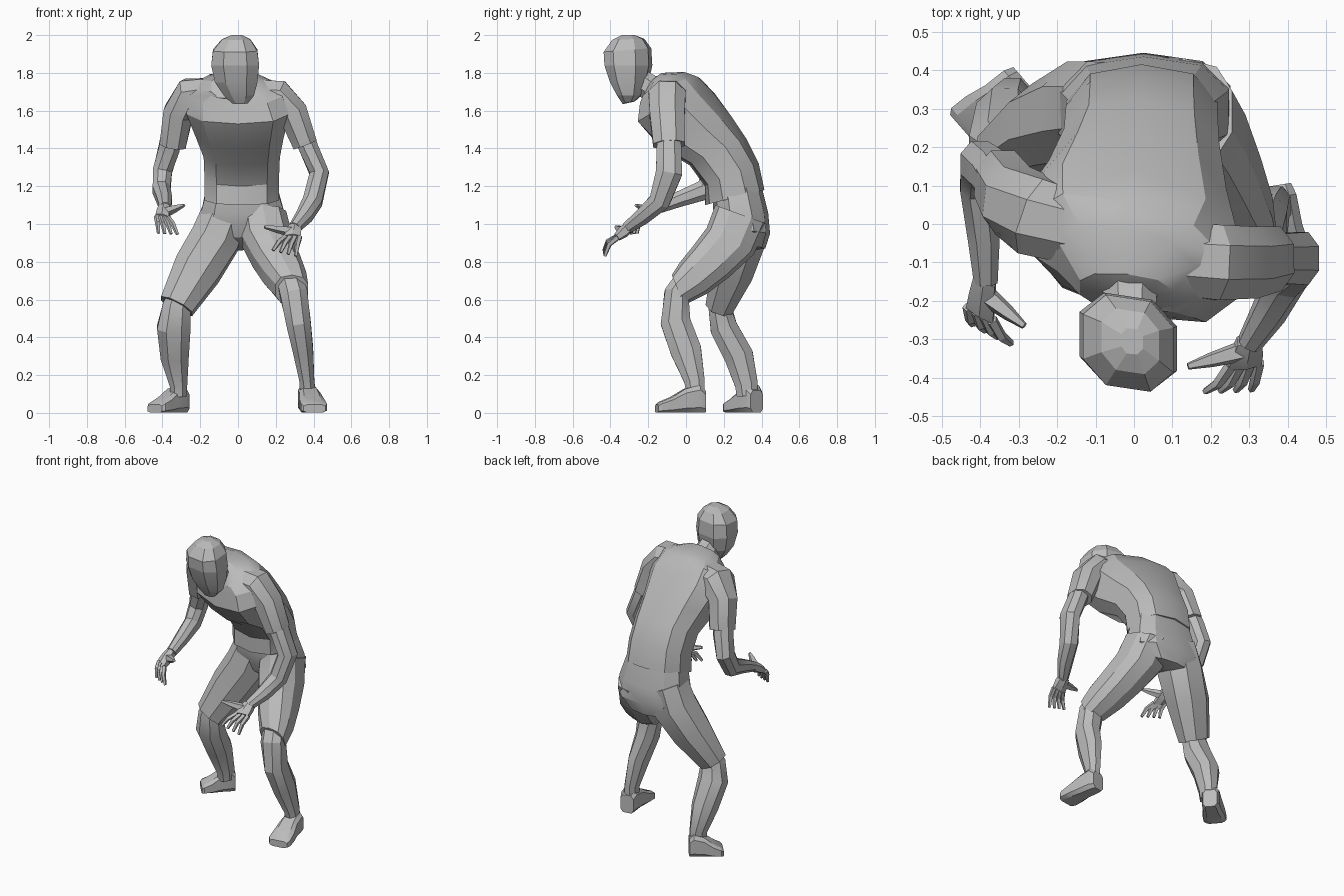
import bpy
import math
from mathutils import Vector

if "Cube" in bpy.data.objects:
    bpy.data.objects.remove(bpy.data.objects["Cube"])

grey = bpy.data.materials.new("plain_grey")
grey.use_nodes = True
grey.diffuse_color = (.5, .5, .5, 1)
grey.node_tree.nodes["Principled BSDF"].inputs["Base Color"].default_value = (.5, .5, .5, 1)

X, Y, Z = Vector((1, 0, 0)), Vector((0, 1, 0)), Vector((0, 0, 1))


def ring(center, across, along, sides, square=.8):
    """Rounded polygon spanned by two half-axis vectors."""
    points = []
    for i in range(sides):
        angle = math.tau * (i + .5) / sides
        c, s = math.cos(angle), math.sin(angle)
        points.append(center + across * math.copysign(abs(c) ** square, c)
                      + along * math.copysign(abs(s) ** square, s))
    return points


def loft(name, rings, smooth=25):
    """Skin a list of equal rings, close both ends and shade."""
    n = len(rings[0])
    verts = [p for r in rings for p in r]
    faces = [list(range(n))[::-1], [len(verts) - n + i for i in range(n)]]
    for k in range(len(rings) - 1):
        for i in range(n):
            j = (i + 1) % n
            faces.append([k * n + i, k * n + j, k * n + n + j, k * n + n + i])
    mesh = bpy.data.meshes.new(name)
    mesh.from_pydata(verts, [], faces)
    mesh.materials.append(grey)
    obj = bpy.data.objects.new(name, mesh)
    bpy.context.collection.objects.link(obj)
    bpy.ops.object.select_all(action="DESELECT")
    obj.select_set(True)
    bpy.context.view_layer.objects.active = obj
    # consistent outward normals
    bpy.ops.object.mode_set(mode="EDIT")
    bpy.ops.mesh.select_all(action="SELECT")
    bpy.ops.mesh.normals_make_consistent(inside=False)
    bpy.ops.object.mode_set(mode="OBJECT")
    bpy.ops.object.shade_smooth_by_angle(angle=math.radians(smooth))


def trunk(name, sections, sides=10, smooth=25):
    """Sections: middle x, front (y, z), back (y, z), half width, twist."""
    rings = []
    for mid, front, back, half, twist in sections:
        f, b = Vector((mid, *front)), Vector((mid, *back))
        rings.append(ring((f + b) / 2, Vector((half, -half * twist, 0)), (b - f) / 2, sides))
    loft(name, rings, smooth)


def limb(name, path, sides=8, ref=X):
    """Path: x, y, z, radius across, radius in depth."""
    pts = [Vector(p[:3]) for p in path]
    rings = []
    for i, p in enumerate(path):
        t = (pts[min(i + 1, len(pts) - 1)] - pts[max(i - 1, 0)]).normalized()
        u = (ref - t * ref.dot(t)).normalized()
        rings.append(ring(pts[i], u * p[3], t.cross(u) * p[-1], sides, .9))
    loft(name, rings)


def foot(name, heel, toe):
    """Shoe-shaped loft from heel to toe, flat on the ground."""
    a, b = Vector((*heel, 0)), Vector((*toe, 0))
    side = (b - a).normalized().cross(Z)
    rings = []
    for t, width, height in ((0, .045, .12), (.12, .055, .15), (.42, .058, .13),
                             (.7, .07, .085), (.93, .072, .06), (1, .06, .045)):
        rings.append(ring(a.lerp(b, t) + Z * height / 2, side * width, Z * height / 2, 8, .5))
    loft(name, rings)


def hand(name, wrist, outer, inner, outer_tip, inner_tip, thumb):
    """Palm, four bent fingers spread between two edges, and a thumb."""
    w, o, i, ot, it, th = (Vector(p) for p in (wrist, outer, inner, outer_tip, inner_tip, thumb))
    across = (i - o) / 2
    knuckle = (o + i) / 2
    normal = across.cross(knuckle - w).normalized()
    loft(name + "_palm", [ring(w, across.normalized() * .035, normal * .03, 6),
                          ring(w.lerp(knuckle, .5), across * 1.2, normal * .032, 6),
                          ring(knuckle, across * 1.3, normal * .022, 6)])
    for k in range(4):
        root, tip = o.lerp(i, k / 3), ot.lerp(it, k / 3)
        bend = root.lerp(tip, .5) - Y * .012 + Z * .012
        limb(f"{name}_finger_{k + 1}", [(*root, .016), (*bend, .014), (*tip, .009)], 5)
    base = w.lerp(i, .45)
    limb(name + "_thumb", [(*base, .028), (*base.lerp(th, .55), .02), (*th, .009)], 5, Z)


# Head and neck
trunk("head", [
    (.01, (-.335, 1.635), (-.27, 1.65), .045, .1),
    (.005, (-.365, 1.68), (-.235, 1.68), .085, .1),
    (-.01, (-.4, 1.75), (-.2, 1.75), .12, .15),
    (-.015, (-.43, 1.84), (-.18, 1.84), .135, .15),
    (-.015, (-.435, 1.91), (-.185, 1.93), .125, .15),
    (-.01, (-.39, 1.975), (-.22, 1.98), .08, .15),
    (-.005, (-.34, 2), (-.27, 2), .03, .1)], 8, 12)
limb("neck", [(-.01, -.12, 1.7, .085), (-.01, -.19, 1.72, .075), (-.01, -.25, 1.76, .07)])

# Shirt body, leaning forward with the left shoulder ahead
trunk("shirt", [
    (.02, (.1, 1.1), (.415, 1.18), .205, 0),
    (.02, (.1, 1.2), (.385, 1.32), .205, .05),
    (.02, (.02, 1.31), (.32, 1.45), .21, .1),
    (.01, (-.13, 1.4), (.24, 1.57), .24, .17),
    (0, (-.24, 1.53), (.14, 1.7), .285, .24),
    (-.015, (-.225, 1.63), (.06, 1.78), .26, .24),
    (-.02, (-.22, 1.67), (-.01, 1.805), .19, .2),
    (-.02, (-.225, 1.655), (-.13, 1.8), .125, .1),
    (-.01, (-.23, 1.66), (-.17, 1.77), .08, .1)])

# Sleeves
limb("left_sleeve", [(.1, -.09, 1.67, .1), (.21, -.1, 1.665, .105),
                     (.29, -.1, 1.59, .1, .085), (.355, -.09, 1.42, .09, .07)], 8, Y)
limb("right_sleeve", [(-.12, -.02, 1.68, .1), (-.25, .02, 1.67, .11),
                      (-.315, .06, 1.59, .1, .085), (-.345, .11, 1.42, .09, .075)], 8, Y)

# Bare arms
limb("left_arm", [(.33, -.085, 1.52, .06), (.375, -.09, 1.4, .055, .07),
                  (.43, -.09, 1.27, .055, .075), (.395, -.14, 1.12, .055, .06),
                  (.35, -.23, 1.04, .047), (.3, -.31, .98, .033)])
limb("right_arm", [(-.34, .09, 1.52, .06), (-.365, .13, 1.4, .06, .065),
                   (-.4, .155, 1.28, .055, .065), (-.405, .1, 1.18, .05, .06),
                   (-.39, -.04, 1.13, .044), (-.385, -.15, 1.085, .033)])
hand("left_hand", (.3, -.3, .985), (.325, -.36, .93), (.25, -.37, .93),
     (.305, -.43, .83), (.185, -.435, .86), (.14, -.37, .985))
hand("right_hand", (-.387, -.14, 1.09), (-.43, -.215, 1.04), (-.37, -.25, 1.03),
     (-.42, -.26, .95), (-.32, -.31, .945), (-.285, -.265, 1.1))

# Shorts: seat and two flared legs
trunk("shorts_seat", [
    (.02, (.14, 1.17), (.39, 1.24), .19, 0),
    (.025, (.145, 1.06), (.435, 1.06), .23, 0),
    (.025, (.165, .99), (.445, .95), .235, 0),
    (.015, (.19, .93), (.42, .87), .16, 0),
    (.01, (.24, .89), (.35, .86), .06, 0)])
trunk("left_shorts_leg", [
    (.13, (.155, 1.1), (.43, 1.0), .13, 0),
    (.155, (.11, .98), (.36, .84), .14, 0),
    (.205, (.035, .88), (.23, .72), .13, 0),
    (.25, (-.03, .8), (.11, .63), .115, 0),
    (.285, (-.075, .73), (-.01, .57), .09, 0)])
limb("right_shorts_leg", [(-.07, .3, 1.06, .13, .13), (-.12, .29, .92, .14, .14),
                          (-.215, .25, .76, .135, .12), (-.325, .18, .565, .1, .08)])

# Lower legs
limb("left_leg", [(.26, .03, .74, .07), (.295, -.05, .63, .078, .07),
                  (.32, -.055, .48, .07, .085), (.345, 0, .33, .057, .088),
                  (.365, .045, .17, .042, .058), (.37, .05, .09, .045, .05)])
limb("right_leg", [(-.28, .21, .68, .07), (-.325, .18, .56, .08, .065),
                   (-.34, .2, .45, .095, .078), (-.335, .28, .3, .08, .083),
                   (-.315, .32, .15, .05, .065), (-.315, .325, .09, .048, .06)])

# Feet
foot("left_foot", (.365, .1), (.405, -.155))
foot("right_foot", (-.285, .375), (-.44, .24))
